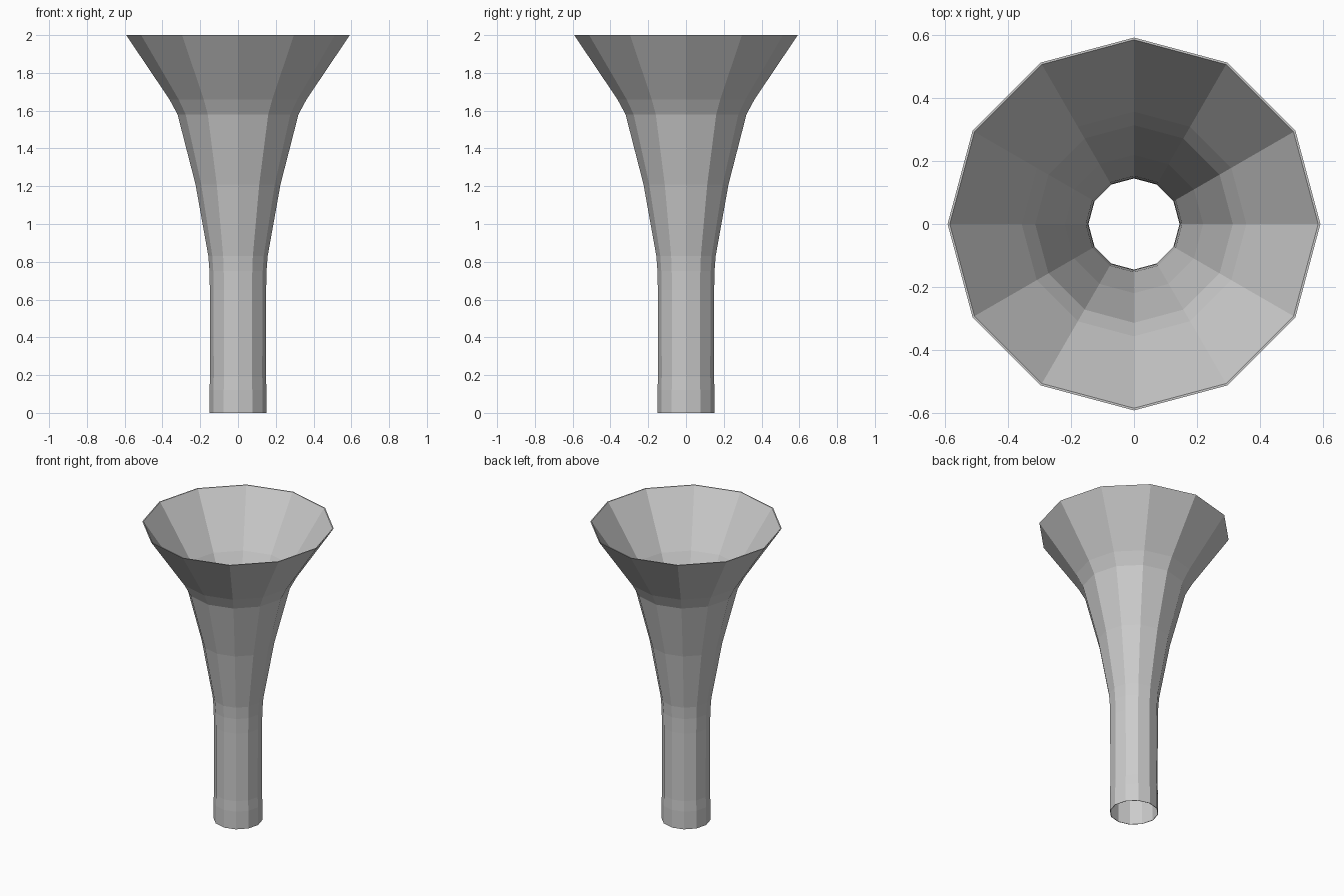
import bpy
import bmesh
from math import cos, sin, tau

SIDES = 12

cube = bpy.data.objects.get("Cube")
if cube:
    bpy.data.objects.remove(cube, do_unlink=True)

# Outer wall (radius, height), from the foot up to the flared rim
outer = [(0.151, 0.0), (0.151, 0.12), (0.148, 0.19), (0.149, 0.65), (0.151, 0.75),
         (0.157, 0.83), (0.225, 1.21), (0.32, 1.58), (0.363, 1.66), (0.592, 2.0)]

# Thin inner wall follows the outer one, a little wider at the rim
inner = [(r - 0.003 - 0.004 * z / 2, z) for r, z in reversed(outer)]
profile = outer + inner


def lathe(name, points):
    """Spin a closed profile around z into a faceted shell."""
    bm = bmesh.new()
    rings = [[bm.verts.new((r * cos(tau * i / SIDES), r * sin(tau * i / SIDES), z))
              for i in range(SIDES)] for r, z in points]
    for low, high in zip(rings, rings[1:] + rings[:1]):
        for i in range(SIDES):
            j = (i + 1) % SIDES
            bm.faces.new((low[i], low[j], high[j], high[i]))
    bmesh.ops.recalc_face_normals(bm, faces=bm.faces)
    mesh = bpy.data.meshes.new(name)
    bm.to_mesh(mesh)
    bm.free()
    obj = bpy.data.objects.new(name, mesh)
    bpy.context.collection.objects.link(obj)
    return obj


# Hollow flared horn, open at both ends
lathe("flared_horn", profile)
